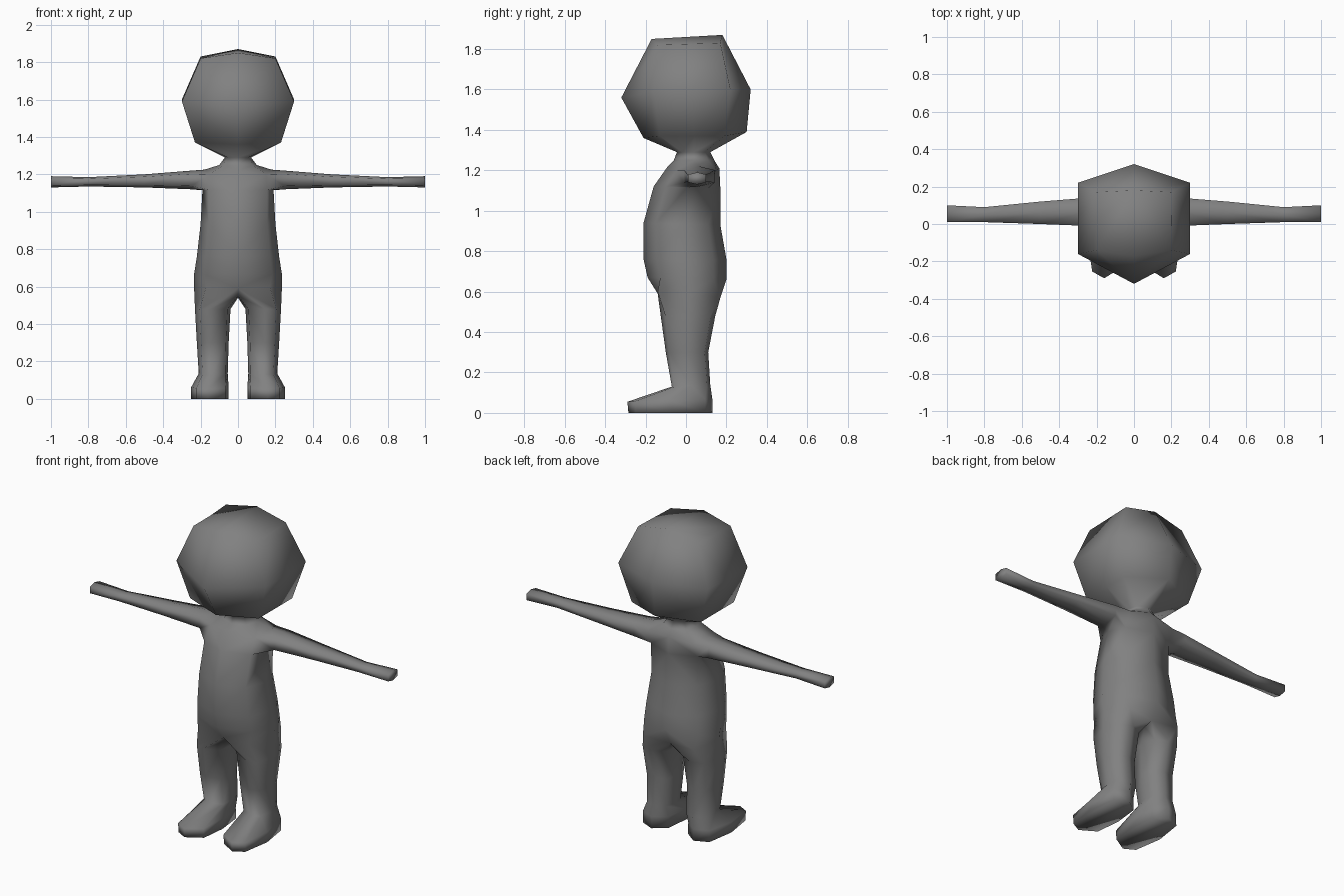
import bpy, bmesh, math

cube = bpy.data.objects.get("Cube")
if cube:
    bpy.data.objects.remove(cube, do_unlink=True)

grey = bpy.data.materials.new("plain grey")
grey.use_nodes = True
colour = (0.22, 0.22, 0.22, 1)
grey.diffuse_color = colour
grey.node_tree.nodes["Principled BSDF"].inputs["Base Color"].default_value = colour


def half_ring(w, yf, yb, zf, zb, k=0.78, s=0.16):
    """Half cross-section: front, front side, side, back side, back."""
    d = yb - yf
    plan = [(0, yf), (k * w, yf + s * d), (w, (yf + yb) / 2),
            (k * w, yb - s * d), (0, yb)]
    return [(x, y, zf + (zb - zf) * (y - yf) / d) for x, y in plan]


def leg_ring(x0, x1, y0, y1, zf, zb, p=0.7):
    """Eight-sided leg cross-section, from front round the outside to inside."""
    pts = []
    for a in (-88, -50, 0, 50, 92, 140, 180, 220):
        c, s = math.cos(math.radians(a)), math.sin(math.radians(a))
        x = (x0 + x1) / 2 + (x1 - x0) / 2 * math.copysign(abs(c) ** p, c)
        y = (y0 + y1) / 2 + (y1 - y0) / 2 * math.copysign(abs(s) ** p, s)
        pts.append((x, y, zf + (zb - zf) * (y - y0) / (y1 - y0)))
    return pts


def arm_ring(x, y0, y1, z0, z1):
    """Six-sided arm cross-section."""
    m, d = (y0 + y1) / 2, 0.18 * (z1 - z0)
    return [(x, y0, z0 + d), (x, m, z0), (x, y1, z0 + d),
            (x, y1, z1 - d), (x, m, z1), (x, y0, z1 - d)]


# Torso, from the hips to the neck
torso = [
    [(0, -0.14, 0.59), (0.17, -0.14, 0.6), (0.235, 0.02, 0.6),
     (0.17, 0.17, 0.57), (0, 0.15, 0.56)],
    half_ring(0.235, -0.19, 0.2, 0.67, 0.66),
    half_ring(0.22, -0.21, 0.2, 0.76, 0.76),
    half_ring(0.2, -0.21, 0.17, 0.94, 0.93),
    half_ring(0.19, -0.16, 0.17, 1.12, 1.11, 0.82, 0.18),
    [(0, -0.09, 1.22), (0.15, -0.05, 1.2), (0.18, 0.06, 1.225),
     (0.15, 0.15, 1.2), (0, 0.165, 1.21)],
    half_ring(0.1, -0.06, 0.14, 1.25, 1.25),
    half_ring(0.07, -0.045, 0.12, 1.29, 1.29),
]
SHOULDER = 4

# Head, six-sided in plan
head = [
    [(0, -0.21, 1.36), (0.23, -0.13, 1.37), (0.23, 0.04, 1.37),
     (0.23, 0.19, 1.37), (0, 0.3, 1.39)],
    [(0, -0.32, 1.56), (0.3, -0.16, 1.59), (0.3, 0.03, 1.59),
     (0.3, 0.22, 1.6), (0, 0.32, 1.6)],
    [(0, -0.17, 1.85), (0.2, -0.14, 1.82), (0.2, 0.02, 1.82),
     (0.2, 0.17, 1.83), (0, 0.18, 1.87)],
]

# Arm, from the shoulder to the hand
arm = [
    arm_ring(0.25, -0.01, 0.14, 1.12, 1.22),
    arm_ring(0.5, 0.0, 0.12, 1.13, 1.2),
    arm_ring(0.8, 0.01, 0.09, 1.135, 1.185),
    arm_ring(1.0, 0.01, 0.1, 1.13, 1.19),
]

# Leg, from the thigh to the sole
crotch = [(0, 0.09, 0.55), (0, 0.02, 0.54), (0, -0.06, 0.55)]
leg = [
    leg_ring(0.04, 0.23, -0.125, 0.145, 0.48, 0.48),
    leg_ring(0.05, 0.22, -0.1, 0.11, 0.3, 0.3),
    leg_ring(0.055, 0.21, -0.07, 0.12, 0.13, 0.14),
    leg_ring(0.05, 0.25, -0.29, 0.13, 0.055, 0.07),
    leg_ring(0.05, 0.25, -0.285, 0.13, 0, 0),
]

bm = bmesh.new()


def bridge(a, b, closed, skip=()):
    n = len(a)
    for i in range(n if closed else n - 1):
        if i not in skip:
            j = (i + 1) % n
            bm.faces.new((a[i], a[j], b[j], b[i]))


# Each half is built with shared rings, then welded on the centre line
for side in (1, -1):
    def verts(points):
        return [bm.verts.new((side * x, y, z)) for x, y, z in points]

    # Torso and head, leaving an opening for the arm
    trunk = [verts(r) for r in torso + head]
    for i in range(len(trunk) - 1):
        bridge(trunk[i], trunk[i + 1], False, (1, 2) if i == SHOULDER else ())
    bm.faces.new(trunk[-1])

    # Arm grown out of the opening
    low, up = trunk[SHOULDER], trunk[SHOULDER + 1]
    rings = [[low[1], low[2], low[3], up[3], up[2], up[1]]] + [verts(r) for r in arm]
    for a, b in zip(rings, rings[1:]):
        bridge(a, b, True)
    bm.faces.new(rings[-1])

    # Leg and foot grown out of the hip and crotch
    rings = [trunk[0] + verts(crotch)] + [verts(r) for r in leg]
    for a, b in zip(rings, rings[1:]):
        bridge(a, b, True)
    bm.faces.new(rings[-1])

bmesh.ops.remove_doubles(bm, verts=bm.verts[:], dist=0.0005)
bmesh.ops.recalc_face_normals(bm, faces=bm.faces[:])
for f in bm.faces:
    f.smooth = True

mesh = bpy.data.meshes.new("figure_body")
bm.to_mesh(mesh)
bm.free()
mesh.materials.append(grey)
body = bpy.data.objects.new("figure_body", mesh)
bpy.context.collection.objects.link(body)
